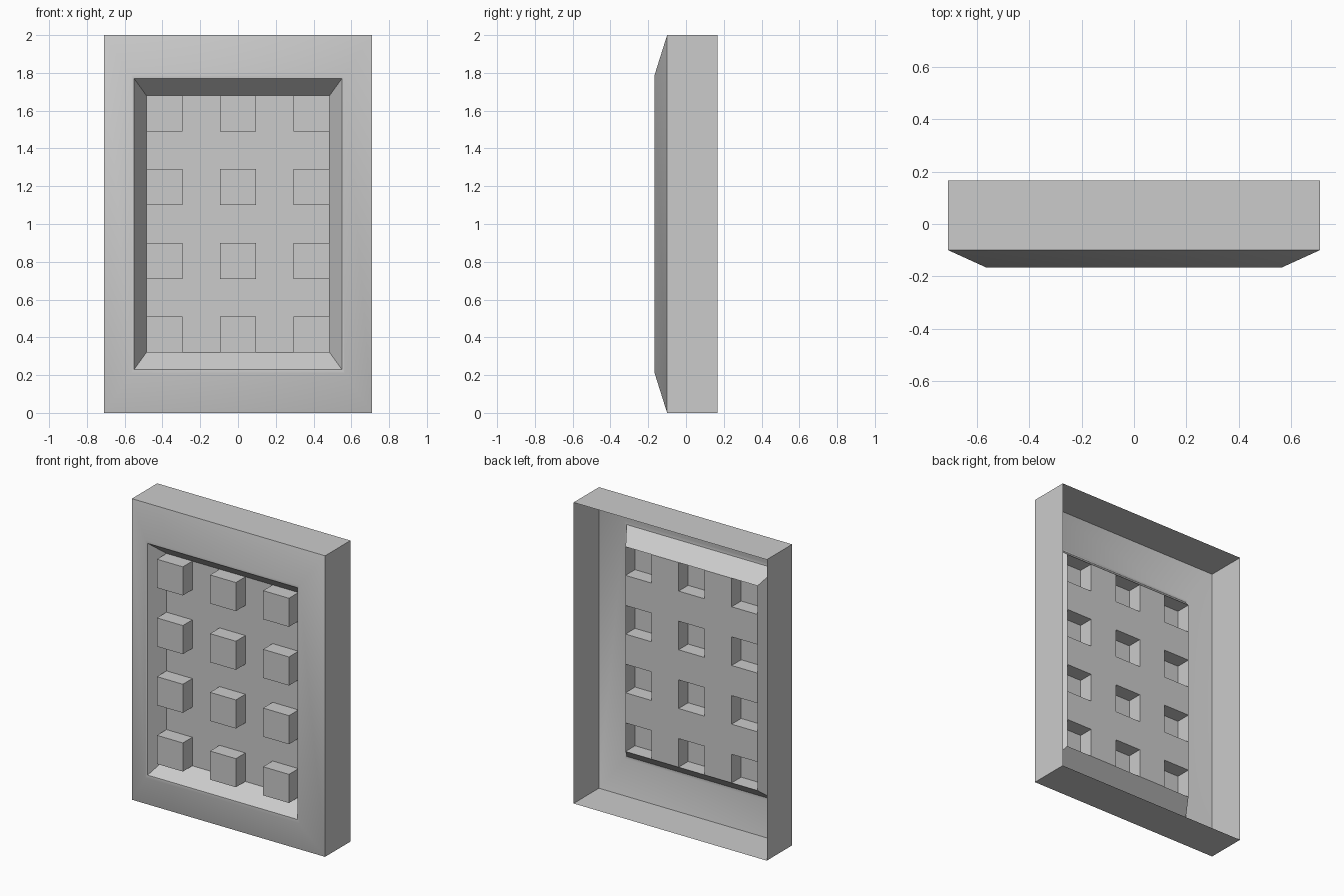
import bpy, bmesh
from math import radians

if "Cube" in bpy.data.objects:
    bpy.data.objects.remove(bpy.data.objects["Cube"])


def make_object(name, bm):
    mesh = bpy.data.meshes.new(name)
    bm.to_mesh(mesh)
    bm.free()
    obj = bpy.data.objects.new(name, mesh)
    bpy.context.collection.objects.link(obj)
    return obj


# Frame: open-backed sheet shell lofted through rectangular rings
# (half width, half height, y), from the back edge round to the panel
rings = [
    (0.71, 1.0, 0.166),
    (0.71, 1.0, -0.10),
    (0.565, 0.79, -0.166),
    (0.55, 0.77, -0.163),
    (0.485, 0.68, -0.058),
]
bm = bmesh.new()
loops = [[bm.verts.new((sx * w, y, 1 + sz * h))
          for sx, sz in ((-1, -1), (1, -1), (1, 1), (-1, 1))]
         for w, h, y in rings]
for a, b in zip(loops, loops[1:]):
    for i in range(4):
        j = (i + 1) % 4
        bm.faces.new((a[i], a[j], b[j], b[i]))
frame = make_object("frame", bm)
bpy.context.view_layer.objects.active = frame
frame.select_set(True)
bpy.ops.object.shade_smooth_by_angle(angle=radians(32))

# Panel: grid sheet, every second cell pushed forward as a hollow block
xs = [c + s * 0.095 for c in (-0.39, 0, 0.39) for s in (-1, 1)]
zs = [c + s * 0.095 for c in (0.415, 0.805, 1.195, 1.585) for s in (-1, 1)]
bm = bmesh.new()
grid = [[bm.verts.new((x, -0.058, z)) for x in xs] for z in zs]
blocks = []
for j in range(len(zs) - 1):
    for i in range(len(xs) - 1):
        f = bm.faces.new((grid[j][i], grid[j][i + 1],
                          grid[j + 1][i + 1], grid[j + 1][i]))
        if i % 2 == 0 and j % 2 == 0:
            blocks.append(f)
for f in blocks:
    base = f.verts[:]
    top = [bm.verts.new((v.co.x, -0.158, v.co.z)) for v in base]
    bm.faces.remove(f)
    bm.faces.new(top)
    for i in range(4):
        j = (i + 1) % 4
        bm.faces.new((base[i], base[j], top[j], top[i]))
make_object("studded_panel", bm)
